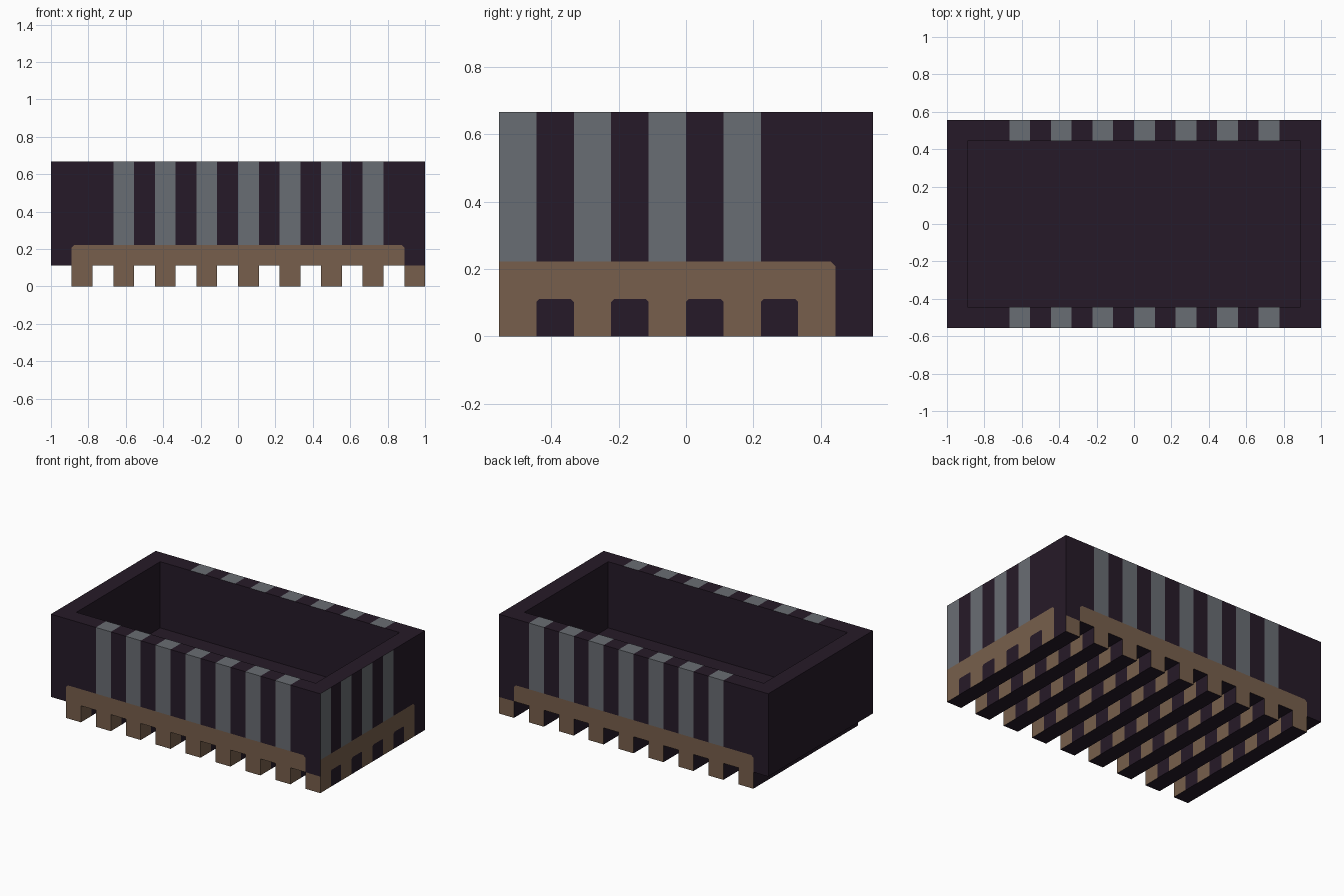
import bpy, bmesh, math
from mathutils import Vector

cube = bpy.data.objects.get("Cube")
if cube:
    bpy.data.objects.remove(cube)

U = 1 / 9           # one plank width; everything below is in planks
BAND_CUT = 0.13     # clipped corners of the brown band
WINDOW_CUT = 0.08   # clipped corners of the painted windows
DARK, GREY, BROWN = range(3)


def material(name, rgb):
    lin = [((c / 255 + 0.055) / 1.055) ** 2.4 for c in rgb] + [1]
    m = bpy.data.materials.new(name)
    m.use_nodes = True
    m.diffuse_color = lin
    m.node_tree.nodes["Principled BSDF"].inputs["Base Color"].default_value = lin
    return m


MATERIALS = [material("dark_plum", (38, 26, 40)),
             material("slate_grey", (105, 109, 115)),
             material("warm_brown", (119, 95, 76))]


def box(lo, hi):
    bm = bmesh.new()
    bmesh.ops.create_cube(bm, size=1)
    lo, hi = Vector(lo), Vector(hi)
    for v in bm.verts:
        v.co = (lo + hi) / 2 + v.co * (hi - lo)
    bm.normal_update()
    return bm


def slice_faces(bm, faces, point, normal):
    geom = set(faces)
    for f in faces:
        geom.update(f.edges)
        geom.update(f.verts)
    bmesh.ops.bisect_plane(bm, geom=list(geom), plane_co=point, plane_no=normal, dist=1e-5)


def finish(bm, name, rule):
    bm.normal_update()
    for f in bm.faces:
        f.material_index = rule(f.normal, f.calc_center_median())
    bmesh.ops.scale(bm, vec=(U, U, U), verts=bm.verts)
    mesh = bpy.data.meshes.new(name)
    bm.to_mesh(mesh)
    bm.free()
    for m in MATERIALS:
        mesh.materials.append(m)
    bpy.context.collection.objects.link(bpy.data.objects.new(name, mesh))


def tray_colour(n, c):
    long_stripe = math.floor(c.x) % 2 == 0 and -6 < c.x < 7
    if abs(c.y) > 4.99:                                  # long walls
        if c.z < 2 and abs(c.x) < 8 and abs(c.x) + c.z < 10 - BAND_CUT:
            return BROWN
        return GREY if long_stripe and c.z > 2 else DARK
    if c.x > 8.99:                                       # striped end wall
        if c.z < 2 and c.y < 4 and c.y + c.z < 6 - BAND_CUT:
            return BROWN
        return GREY if c.z > 2 and c.y < 2 and math.floor(c.y) % 2 else DARK
    if c.z > 5.99 and abs(c.y) > 4 and long_stripe:      # rim
        return GREY
    return DARK


def slat_colour(n, c):
    if abs(n.y) > 0.5:
        return BROWN
    if n.x > 0.5:
        cell = math.floor(c.y)
        clipped = abs(c.y - cell - 0.5) + c.z > 1.5 - WINDOW_CUT
        return BROWN if cell % 2 or (clipped and cell < 4) else DARK
    return DARK


# Open tray: box with an inset, sunken top
bm = box((-9, -5, 1), (9, 5, 6))
top = [f for f in bm.faces if f.normal.z > 0.5]
bmesh.ops.inset_region(bm, faces=top, thickness=1, use_even_offset=True)
floor = bmesh.ops.extrude_discrete_faces(bm, faces=top)["faces"]
bmesh.ops.translate(bm, vec=(0, 0, -4), verts=floor[0].verts)

# Stripe and band cuts
bm.normal_update()
slice_faces(bm, bm.faces[:], (0, 0, 2), (0, 0, 1))
for x in range(-8, 9):
    slice_faces(bm, bm.faces[:], (x, 0, 0), (1, 0, 0))
for y in range(-4, 5):
    slice_faces(bm, bm.faces[:], (0, y, 0), (0, 1, 0))

# Clipped upper corners of the band
for side in (-1, 1):
    corner = [f for f in bm.faces for c in [f.calc_center_median()]
              if abs(c.y) > 4.99 and c.z < 2 and 7 < side * c.x < 8]
    slice_faces(bm, corner, (side * (8 - BAND_CUT), 0, 2), (side, 0, 1))
corner = [f for f in bm.faces for c in [f.calc_center_median()]
          if c.x > 8.99 and c.z < 2 and 3 < c.y < 4]
slice_faces(bm, corner, (9, 4 - BAND_CUT, 2), (0, 1, 1))
finish(bm, "tray", tray_colour)

# Nine slats underneath
for i in range(9):
    x = -8 + 2 * i
    bm = box((x, -5, 0), (x + 1, 5, 1))
    for y in range(-4, 5):
        slice_faces(bm, bm.faces[:], (0, y, 0), (0, 1, 0))
    for y in (-4, -2, 0, 2):
        for edge, side in ((y, -1), (y + 1, 1)):
            window = [f for f in bm.faces for c in [f.calc_center_median()]
                      if c.x > x + 0.99 and y < c.y < y + 1]
            slice_faces(bm, window, (x + 1, edge - side * WINDOW_CUT, 1), (0, side, 1))
    finish(bm, f"slat_{i + 1}", slat_colour)
